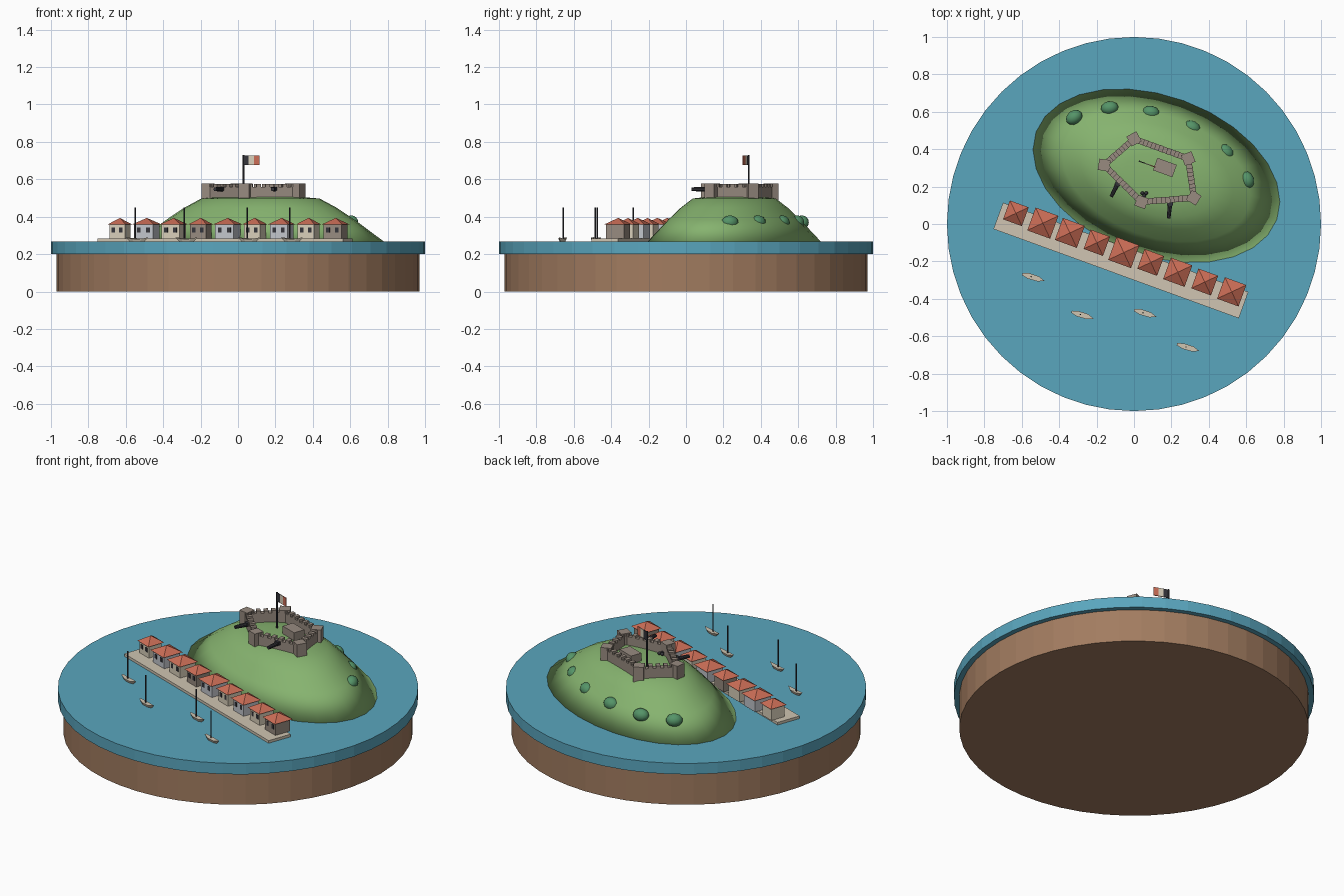
import bpy, bmesh
from math import sin, cos, pi, radians, atan2
from mathutils import Matrix, Vector

cube = bpy.data.objects.get("Cube")
if cube:
    bpy.data.objects.remove(cube, do_unlink=True)


def material(name, code):
    srgb = [int(code[i:i + 2], 16) / 255 for i in (0, 2, 4)]
    col = [c / 12.92 if c < .04 else ((c + .055) / 1.055) ** 2.4 for c in srgb] + [1]
    m = bpy.data.materials.new(name)
    m.use_nodes = True
    m.diffuse_color = col
    m.node_tree.nodes["Principled BSDF"].inputs["Base Color"].default_value = col
    return m


SOIL = material("soil brown", "A27C60")
SEA = material("sea blue", "5AA6BE")
GRASS = material("grass green", "86B36F")
BUSH = material("bush green", "559468")
STONE = material("stone grey", "988B80")
SAND = material("quay sand", "D0C5B2")
CREAM = material("cream plaster", "D9CFBA")
PALE = material("pale plaster", "C3C6CC")
ROOF = material("roof red", "CB6D56")
DARK = material("dark iron", "34343A")


def finish(name, bm, mat, matrix=Matrix(), smooth=False):
    bmesh.ops.recalc_face_normals(bm, faces=bm.faces)
    me = bpy.data.meshes.new(name)
    bm.to_mesh(me)
    bm.free()
    me.materials.append(mat)
    for p in me.polygons:
        p.use_smooth = smooth
    ob = bpy.data.objects.new(name, me)
    ob.matrix_world = matrix
    bpy.context.collection.objects.link(ob)
    return ob


def place(x, y, z=0, angle=0):
    return Matrix.Translation((x, y, z)) @ Matrix.Rotation(angle, 4, 'Z')


def add_box(bm, size, centre):
    bmesh.ops.create_cube(bm, size=1, matrix=Matrix.Translation(centre) @ Matrix.Diagonal((*size, 1)))


def box(name, size, centre, mat, matrix=Matrix()):
    bm = bmesh.new()
    add_box(bm, size, centre)
    return finish(name, bm, mat, matrix)


def cone(name, r1, r2, depth, mat, matrix, sides=8):
    bm = bmesh.new()
    bmesh.ops.create_cone(bm, cap_ends=True, segments=sides, radius1=r1, radius2=r2, depth=depth)
    return finish(name, bm, mat, matrix)


def ball(name, radii, mat, matrix):
    bm = bmesh.new()
    bmesh.ops.create_uvsphere(bm, u_segments=12, v_segments=8, radius=1,
                              matrix=Matrix.Diagonal((*radii, 1)))
    return finish(name, bm, mat, matrix, True)


def loft(bm, rings):
    """Skin equal-length rings of points and cap both ends."""
    loops = [[bm.verts.new(p) for p in ring] for ring in rings]
    n = len(loops[0])
    for a, b in zip(loops, loops[1:]):
        for i in range(n):
            bm.faces.new((a[i], a[(i + 1) % n], b[(i + 1) % n], b[i]))
    bm.faces.new(loops[0])
    bm.faces.new(loops[-1])


TILT = radians(-20)
WATER = .267

# Round plinth and water
cone("earth_base", .97, .97, .2, SOIL, place(0, 0, .1), 48)
cone("sea", 1, 1, WATER - .2, SEA, place(0, 0, (WATER + .2) / 2), 48)

# Oval hill
HILL_A, HILL_B = .685, .427
hill_frame = place(.12, .258, 0, TILT)
profile = [(1, WATER), (.76, .385), (.62, .447), (.48, .497), (.25, .51), (.05, .513)]
bm = bmesh.new()
loft(bm, [[(HILL_A * r * cos(k * pi / 14), HILL_B * r * sin(k * pi / 14), z) for k in range(28)]
          for r, z in profile])
finish("hill", bm, GRASS, hill_frame, True)

# Bushes along the far slope
for x, y in [(-.32, .57), (-.13, .62), (.09, .595), (.31, .515), (.49, .385), (.605, .235)]:
    p = hill_frame.inverted() @ Vector((x, y, 0))
    t = atan2(p.y / HILL_B, p.x / HILL_A)
    tangent = atan2(HILL_B * cos(t), -HILL_A * sin(t)) + TILT
    ball("bush", (.047, .037, .037), BUSH, place(x, y, .37, tangent))

# Fort: five corner towers joined by crenellated walls
corners = [Vector(c) for c in [(0, .455), (.29, .35), (.32, .14), (.04, .118), (-.16, .315)]]
centre = sum(corners, Vector((0, 0))) / 5
for i, a in enumerate(corners):
    b = corners[(i + 1) % 5]
    d, mid = b - a, (a + b) / 2
    bm = bmesh.new()
    add_box(bm, (d.length, .032, .07), (0, 0, .525))
    count = round(d.length / .045)
    for k in range(count):
        add_box(bm, (.024, .034, .016), (((k + .5) / count - .5) * d.length, 0, .567))
    finish("fort_wall", bm, STONE, place(mid.x, mid.y, 0, atan2(d.y, d.x)))
    out = a - centre
    box("fort_tower", (.06, .06, .098), (0, 0, .529), STONE,
        place(a.x, a.y, 0, atan2(out.y, out.x)))

# Keep inside the walls
box("fort_keep", (.11, .07, .06), (0, 0, .53), STONE, place(.165, .302, 0, TILT))

# Cannons on the seaward walls, with a pile of shot
for x, y, dx, dy in [(-.1, .19, -.45, -.9), (.19, .08, -.1, -1)]:
    aim = Vector((dx, dy, 0)).to_track_quat('Z', 'Y').to_matrix().to_4x4()
    cone("cannon", .014, .010, .1, DARK, Matrix.Translation((x, y, .547)) @ aim, 10)
    back = Vector((x, y)) - Vector((dx, dy)) * .035
    box("cannon_carriage", (.035, .03, .02), (0, 0, .55), DARK, place(*back, 0, atan2(dy, dx)))
for x, y in [(.045, .165), (.065, .165), (.055, .152)]:
    ball("cannon_shot", (.01, .01, .01), DARK, place(x, y, .522))

# Flag on its pole
flag_frame = place(.03, .335, 0, TILT)
cone("flag_pole", .005, .005, .23, DARK, flag_frame @ place(0, 0, .615))
for k, mat in enumerate((DARK, CREAM, ROOF)):
    box("flag_band", (.03, .005, .052), (.015 + .03 * k, 0, .702), mat, flag_frame)

# Quay
town = place(-.07, -.195, 0, TILT)
DECK = .283
box("quay", (1.396, .15, DECK - WATER), (0, 0, (DECK + WATER) / 2), SAND, town)

# Row of houses with hipped roofs
walls = [CREAM, PALE, CREAM, STONE, PALE, CREAM, PALE, CREAM, STONE]
widths = [.107, .13, .125, .11, .13, .112, .122, .112, .122]
for i, (mat, w) in enumerate(zip(walls, widths)):
    home = town @ place((i - 4) * .1535, .045)
    body, eave = w * .82, .357
    box("house_walls", (body, body, eave - DECK), (0, 0, (eave + DECK) / 2), mat, home)
    cone("house_roof", w * .5 ** .5, .001, .036, ROOF,
         home @ place(0, 0, eave + .018, pi / 4), 4)
    for side in (-1, 1):
        box("house_window", (.02, .004, .026), (side * body * .25, -body / 2, .328), DARK, home)

# Moored boats: pointed hulls with a single mast
half = [(.065, 0), (.03, .014), (-.025, .015), (-.06, .006)]
plan = half + [(x, -y) for x, y in reversed(half[1:])]
for x, y in [(-.54, -.285), (-.277, -.487), (.058, -.477), (.287, -.66)]:
    berth = place(x, y, 0, TILT + .05)
    bm = bmesh.new()
    loft(bm, [[(px * s, py * s, z + lift * px * px) for px, py in plan]
              for s, z, lift in ((.6, WATER - .002, 0), (1, .28, 2.5))])
    finish("boat_hull", bm, SAND, berth)
    cone("boat_mast", .004, .004, .17, DARK, berth @ place(-.01, 0, .365), 6)
